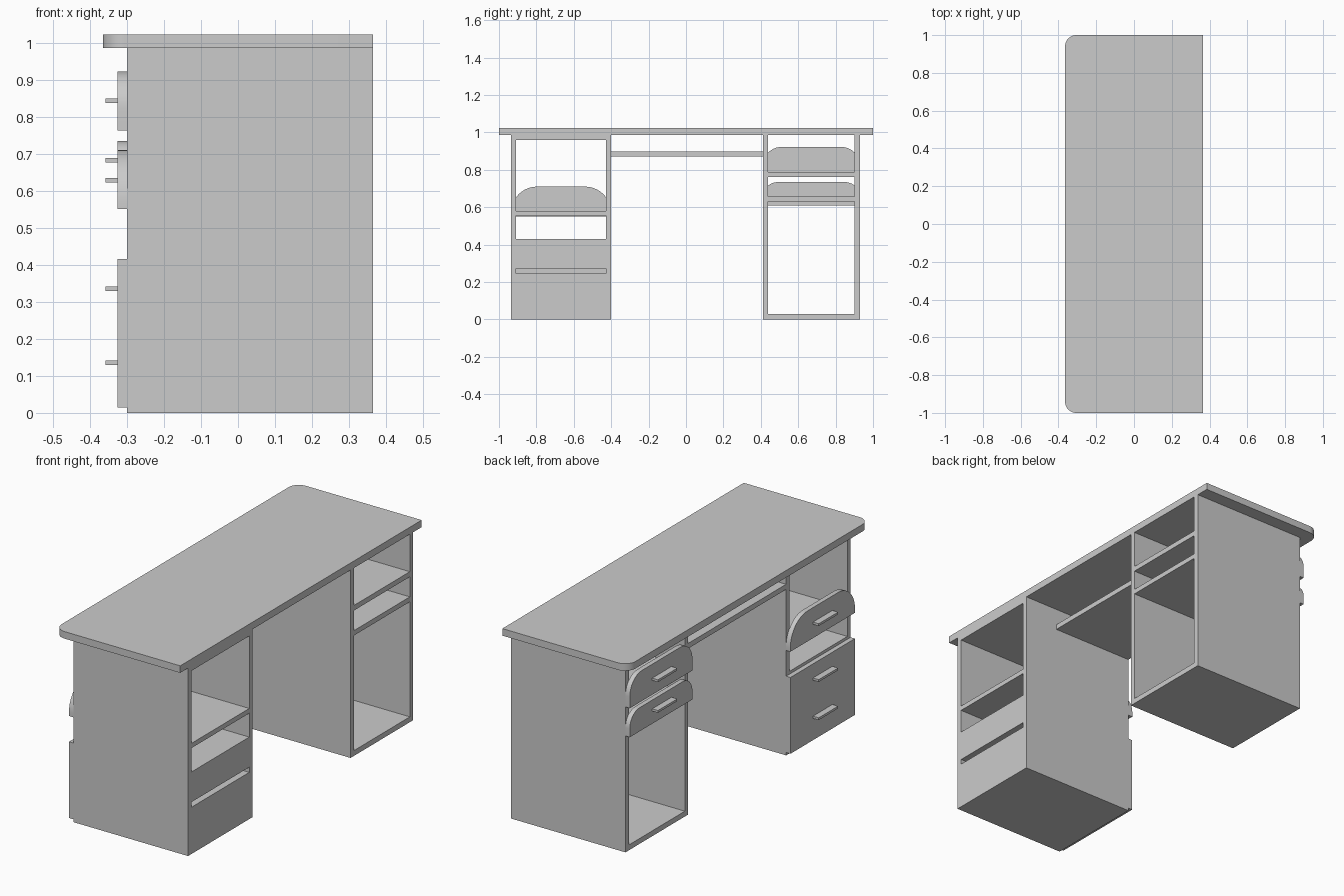
import bpy, bmesh, math

default = bpy.data.objects.get("Cube")
if default:
    bpy.data.objects.remove(default)

grey = bpy.data.materials.new("plain grey")
grey.use_nodes = True
COLOR = (0.6, 0.6, 0.6, 1)
grey.diffuse_color = COLOR
grey.node_tree.nodes["Principled BSDF"].inputs["Base Color"].default_value = COLOR

FRONT, BACK = -0.30, 0.365   # cabinet depth; the drawers face -x
PLATE = -0.325               # outer face of the drawer fronts


def prism(name, points, offset):
    """Extrude a flat outline of 3D points along an offset."""
    bm = bmesh.new()
    face = bm.faces.new([bm.verts.new(p) for p in points])
    new = bmesh.ops.extrude_face_region(bm, geom=[face])["geom"]
    bmesh.ops.translate(bm, vec=offset, verts=[v for v in new if isinstance(v, bmesh.types.BMVert)])
    bmesh.ops.recalc_face_normals(bm, faces=bm.faces)
    mesh = bpy.data.meshes.new(name)
    bm.to_mesh(mesh)
    bm.free()
    mesh.materials.append(grey)
    obj = bpy.data.objects.new(name, mesh)
    bpy.context.collection.objects.link(obj)
    return obj


def box(name, x0, x1, y0, y1, z0, z1):
    return prism(name, [(x0, y0, z0), (x1, y0, z0), (x1, y1, z0), (x0, y1, z0)], (0, 0, z1 - z0))


def rounded(a0, a1, b0, b1, r, steps=10):
    """Rectangle outline whose two corners on the b1 side are rounded."""
    pts = [(a0, b0), (a1, b0)]
    for centre, start in ((a1 - r, 0), (a0 + r, math.pi / 2)):
        for i in range(steps + 1):
            t = start + i * math.pi / 2 / steps
            pts.append((centre + r * math.cos(t), b1 - r + r * math.sin(t)))
    return pts


def smooth(obj):
    bpy.ops.object.select_all(action='DESELECT')
    obj.select_set(True)
    bpy.context.view_layer.objects.active = obj
    bpy.ops.object.shade_smooth_by_angle(angle=math.radians(30))


def handle(name, y, z):
    box(name, -0.358, PLATE, y - 0.08, y + 0.08, z - 0.006, z + 0.006)


def arched_front(name, y0, y1, z0, z1, r):
    outline = [(PLATE, y, z) for y, z in rounded(y0, y1, z0, z1, r)]
    smooth(prism(name, outline, (FRONT - PLATE, 0, 0)))


# Desktop with rounded front corners
top = [(-b, a, 0.985) for a, b in rounded(-1, 1, -0.365, 0.365, 0.06)]
smooth(prism("desktop", top, (0, 0, 0.037)))

# Side panels of both cabinets
for name, y0, y1 in (("right_cabinet_outer_side", -0.935, -0.908),
                     ("right_cabinet_inner_side", -0.428, -0.401),
                     ("left_cabinet_inner_side", 0.411, 0.438),
                     ("left_cabinet_outer_side", 0.902, 0.93)):
    box(name, FRONT, BACK, y0, y1, 0, 0.985)

# Right cabinet: two closed drawer bodies, a shelf and a top rail
for name, z0, z1 in (("lower_drawer_body", 0, 0.245), ("upper_drawer_body", 0.272, 0.43),
                     ("right_shelf", 0.555, 0.58), ("right_top_panel", 0.96, 0.985)):
    box(name, FRONT, BACK, -0.908, -0.428, z0, z1)
box("lower_drawer_fronts", PLATE, FRONT, -0.935, -0.401, 0.015, 0.415)
arched_front("right_arched_front", -0.936, -0.4, 0.55, 0.71, 0.14)

# Left cabinet: floor and two shelves with arched fronts
for name, z0, z1 in (("left_floor", 0, 0.028), ("left_lower_shelf", 0.631, 0.657),
                     ("left_upper_shelf", 0.762, 0.789)):
    box(name, FRONT, BACK, 0.438, 0.902, z0, z1)
arched_front("left_upper_front", 0.411, 0.93, 0.762, 0.922, 0.1)
arched_front("left_lower_front", 0.411, 0.93, 0.61, 0.734, 0.08)

# Drawer handles
for i, z in enumerate((0.135, 0.335, 0.628)):
    handle(f"right_handle_{i + 1}", -0.668, z)
for i, z in enumerate((0.682, 0.843)):
    handle(f"left_handle_{i + 1}", 0.664, z)

# Sliding tray between the cabinets
box("keyboard_tray", FRONT, 0.17, -0.401, 0.411, 0.87, 0.897)
